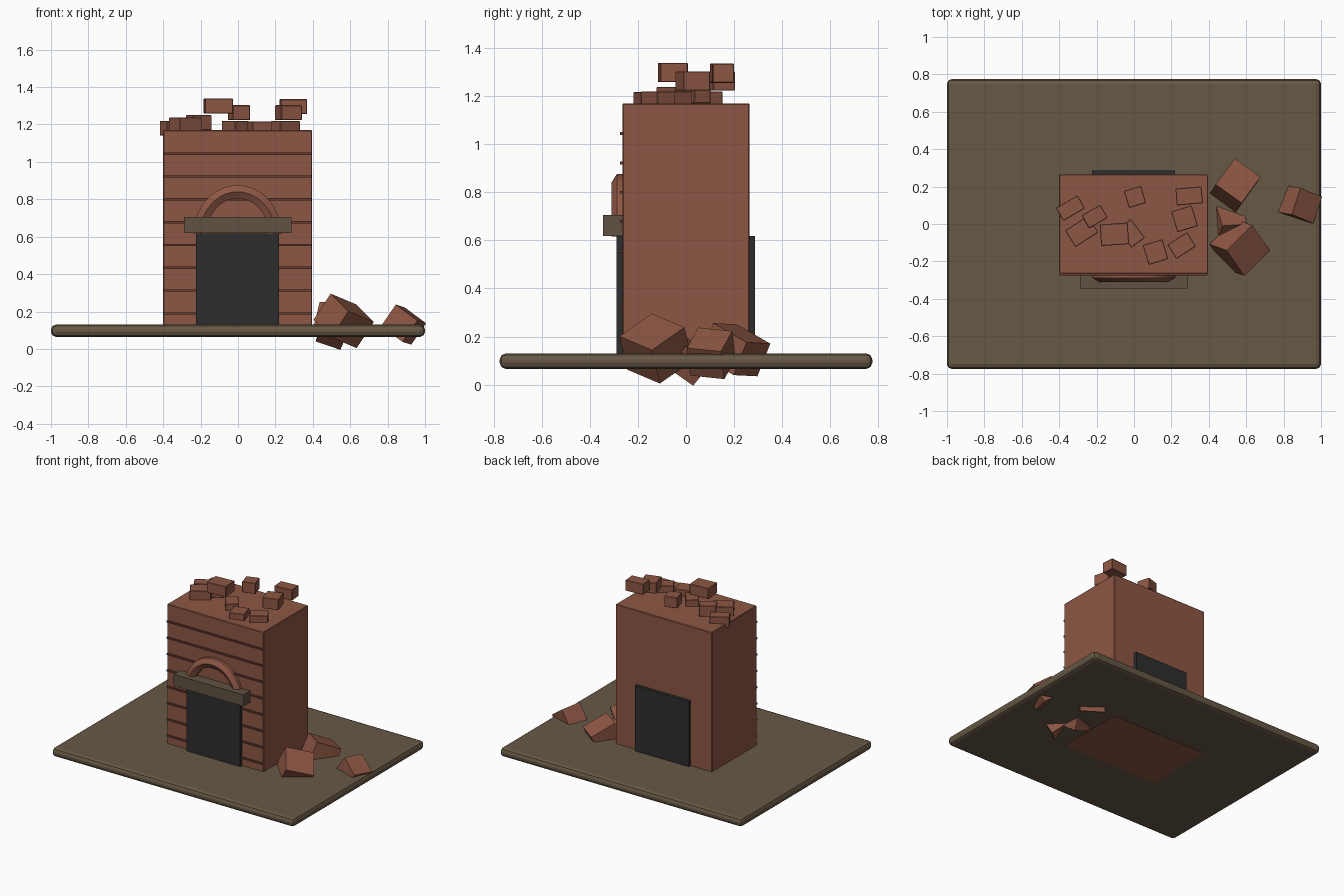
import bpy, bmesh, math
from mathutils import Matrix, Vector

if "Cube" in bpy.data.objects:
    bpy.data.objects.remove(bpy.data.objects["Cube"])


def mat(name, rgb):
    m = bpy.data.materials.new(name)
    m.diffuse_color = (*rgb, 1)
    m.use_nodes = True
    m.node_tree.nodes["Principled BSDF"].inputs["Base Color"].default_value = m.diffuse_color
    return m


BRICK = mat("brick red", (0.27, 0.095, 0.058))
COURSE = mat("dark course red", (0.13, 0.045, 0.03))
EARTH = mat("earth brown", (0.135, 0.098, 0.06))
TIMBER = mat("timber brown", (0.115, 0.085, 0.055))
SOOT = mat("soot black", (0.027, 0.027, 0.027))


def add(name, bm, material):
    bmesh.ops.recalc_face_normals(bm, faces=bm.faces)
    mesh = bpy.data.meshes.new(name)
    bm.to_mesh(mesh)
    bm.free()
    mesh.materials.append(material)
    ob = bpy.data.objects.new(name, mesh)
    bpy.context.collection.objects.link(ob)
    return ob


def box(name, center, size, material, rot=Matrix(), bevel=0, segments=1):
    bm = bmesh.new()
    bmesh.ops.create_cube(bm, size=1, matrix=Matrix.Diagonal((*size, 1)))
    if bevel:
        bmesh.ops.bevel(bm, geom=bm.edges[:], offset=bevel, segments=segments,
                        profile=0.5, affect='EDGES')
    bm.transform(Matrix.Translation(center) @ rot)
    return add(name, bm, material)


def yaw(deg):
    return Matrix.Rotation(math.radians(deg), 4, 'Z')


def lean(direction, tilt):
    a = math.radians(direction + 90)
    return Matrix.Rotation(math.radians(tilt), 4, Vector((math.cos(a), math.sin(a), 0)))


# Ground slab with rounded rim
box("ground_slab", (0, 0, 0.0975), (2, 1.55, 0.065), EARTH, bevel=0.026, segments=2)

# Chimney body, through opening and lintel
box("chimney_body", (-0.002, 0, 0.617), (0.796, 0.53, 1.106), BRICK, bevel=0.004)
box("fire_opening", (-0.002, -0.001, 0.36), (0.445, 0.576, 0.515), SOOT)
box("lintel", (-0.002, -0.302, 0.662), (0.575, 0.086, 0.086), TIMBER)

# Raised course lines on the front
for i in range(8):
    box("course_line", (-0.002, -0.266, 0.19 + 0.122 * i), (0.79, 0.018, 0.012), COURSE)

# Arch: ridged section swept along a half ellipse
bm = bmesh.new()
section = [(0.035, -0.255), (0.035, -0.288), (0, -0.31), (-0.035, -0.288), (-0.035, -0.255)]
rings = []
for i in range(25):
    a = math.pi * i / 24
    rings.append([bm.verts.new((-0.002 + (0.2 + d) * math.cos(a), y,
                                0.615 + (0.225 + d) * math.sin(a))) for d, y in section])
for r, s in zip(rings, rings[1:]):
    for j in range(5):
        k = (j + 1) % 5
        bm.faces.new((r[j], r[k], s[k], s[j]))
bm.faces.new(rings[0])
bm.faces.new(rings[-1])
arch = add("arch", bm, BRICK)

# Loose bricks on the broken top: x, y, z, yaw, length, depth
for x, y, z, turn, l, d in [
    (-0.34, 0.085, 1.18, 30, 0.134, 0.08),
    (-0.21, 0.04, 1.21, 30, 0.115, 0.08),
    (-0.28, -0.04, 1.198, 33, 0.145, 0.105),
    (-0.105, -0.055, 1.298, 4, 0.15, 0.115),
    (-0.015, -0.05, 1.18, -53, 0.125, 0.09),
    (0.005, 0.145, 1.263, 17, 0.095, 0.095),
    (0.295, 0.15, 1.295, 5, 0.14, 0.09),
    (0.27, 0.028, 1.263, 17, 0.115, 0.115),
    (0.255, -0.115, 1.18, 33, 0.125, 0.09),
    (0.115, -0.15, 1.177, 17, 0.11, 0.11),
]:
    box("loose_brick", (x, y, z), (l, d, 0.08), BRICK, yaw(turn), bevel=0.003)

# Fallen rubble half sunk in the slab: center, size, yaw, lean direction, tilt
for c, s, turn, way, tilt in [
    ((0.54, 0.205, 0.145), (0.17, 0.19, 0.15), -36, 58, 25),
    ((0.565, -0.125, 0.15), (0.2, 0.19, 0.17), 40, -20, 35),
    ((0.885, 0.105, 0.13), (0.15, 0.15, 0.14), -20, -10, 35),
    ((0.51, 0.01, 0.1), (0.14, 0.13, 0.12), 10, 70, 40),
]:
    box("rubble", c, s, BRICK, lean(way, tilt) @ yaw(turn))
